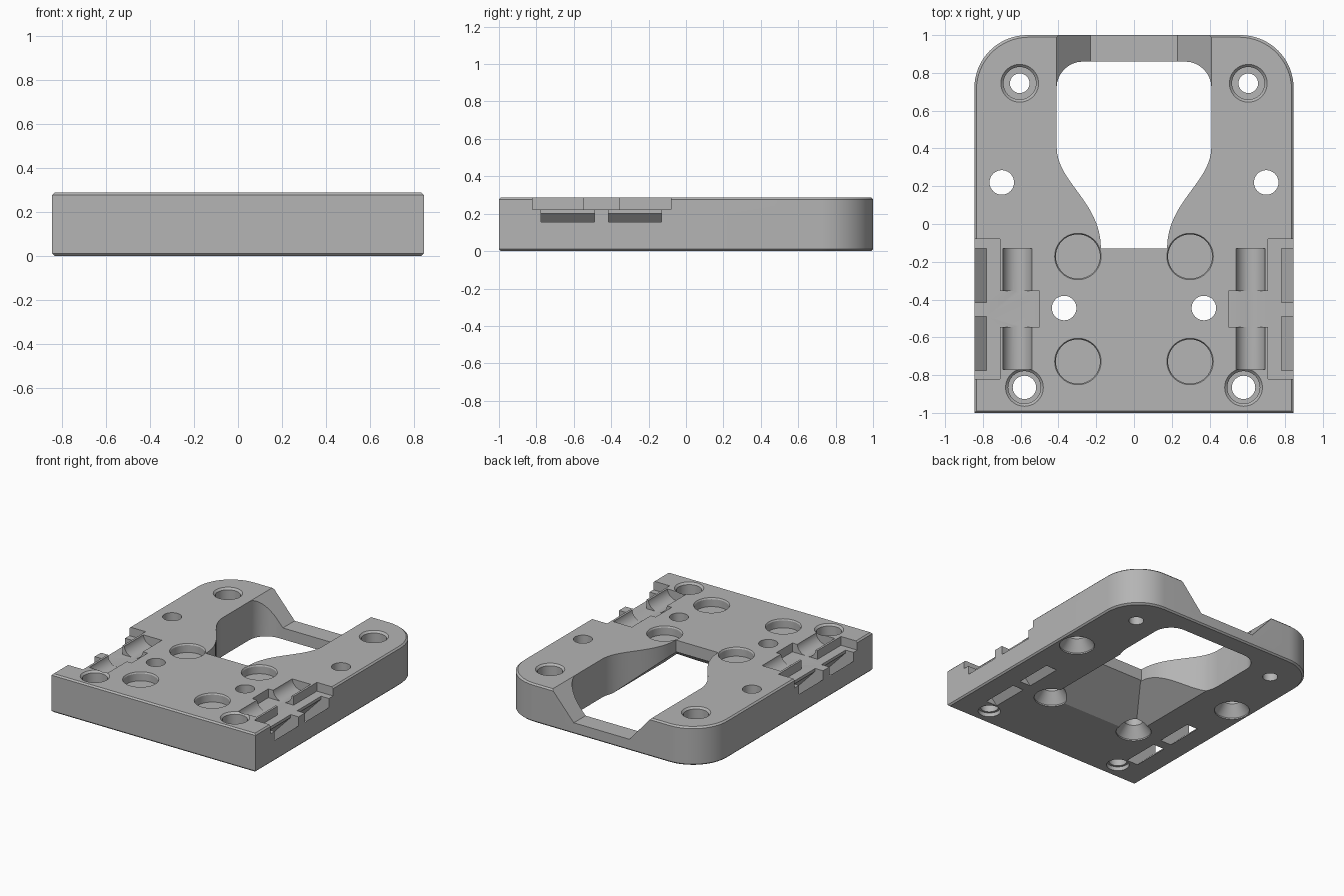
import bpy, bmesh, math

cube = bpy.data.objects.get("Cube")
if cube:
    bpy.data.objects.remove(cube, do_unlink=True)

H = 0.288   # plate thickness
W = 0.845   # half width

grey = bpy.data.materials.new("plain grey")
grey.use_nodes = True
grey.diffuse_color = (0.46, 0.46, 0.46, 1)
grey.node_tree.nodes["Principled BSDF"].inputs["Base Color"].default_value = (0.46, 0.46, 0.46, 1)


def loft(name, loops):
    """Closed solid through matching loops of points."""
    bm = bmesh.new()
    rings = [[bm.verts.new(p) for p in loop] for loop in loops]
    n = len(rings[0])
    for a, b in zip(rings, rings[1:]):
        for i in range(n):
            bm.faces.new((a[i], a[(i + 1) % n], b[(i + 1) % n], b[i]))
    bm.faces.new(rings[0])
    bm.faces.new(rings[-1])
    bmesh.ops.recalc_face_normals(bm, faces=bm.faces)
    mesh = bpy.data.meshes.new(name)
    bm.to_mesh(mesh)
    bm.free()
    ob = bpy.data.objects.new(name, mesh)
    bpy.context.collection.objects.link(ob)
    mesh.materials.append(grey)
    return ob


def prism_z(name, pts, z0, z1):
    return loft(name, [[(x, y, z) for x, y in pts] for z in (z0, z1)])


def prism_y(name, pts, y0, y1):
    return loft(name, [[(x, y, z) for x, z in pts] for y in (y0, y1)])


def rect(x0, x1, y0, y1):
    return [(x0, y0), (x1, y0), (x1, y1), (x0, y1)]


def arc(cx, cy, r, a0, a1, n):
    angles = [math.radians(a0 + (a1 - a0) * i / n) for i in range(n + 1)]
    return [(cx + r * math.cos(a), cy + r * math.sin(a)) for a in angles]


def mirrored(half):
    """Complete an outline from its +x half."""
    return half + [(-x, y) for x, y in reversed(half)]


def bore(x, y, steps):
    """Round hole from (height, radius) steps."""
    loops = [[(px, py, z) for px, py in arc(x, y, r, 0, 360, 40)[:-1]] for z, r in steps]
    cut(loft("bore", loops))


def cut(cutter):
    cutter.hide_render = True
    mod = plate.modifiers.new("cut", "BOOLEAN")
    mod.operation = "DIFFERENCE"
    mod.solver = "EXACT"
    mod.object = cutter
    bpy.context.view_layer.objects.active = plate
    bpy.ops.object.modifier_apply(modifier=mod.name)
    bpy.data.objects.remove(cutter, do_unlink=True)


# Plate with two rounded rear corners and a fine chamfer on its rims
outline = mirrored([(W, -1)] + arc(W - 0.28, 0.72, 0.28, 0, 90, 16))
C = 0.011


def shrunk(z):
    k, m = (W - C) / W, 1 - C
    return [(x * k, y * m, z) for x, y in outline]


full = lambda z: [(x, y, z) for x, y in outline]
plate = loft("mounting_plate", [shrunk(0), full(C), full(H - C), shrunk(H)])

# Keyhole opening with flowing shoulders
P = [(0.175, -0.13), (0.175, 0.12), (0.41, 0.22), (0.41, 0.41)]
shoulder = []
for i in range(17):
    t = i / 16
    w = ((1 - t) ** 3, 3 * t * (1 - t) ** 2, 3 * t * t * (1 - t), t ** 3)
    shoulder.append(tuple(sum(k * p[a] for k, p in zip(w, P)) for a in (0, 1)))
cut(prism_z("keyhole", mirrored(shoulder + arc(0.27, 0.72, 0.14, 0, 90, 8)), -0.1, H + 0.1))

# Sloped pocket under the narrow end of the keyhole
cut(loft("under_pocket", [
    [(x, y, -0.02) for x, y in rect(-0.412, 0.412, -0.482, 0.36)],
    [(x, y, 0.2) for x, y in rect(-0.17, 0.17, -0.131, 0.36)]]))

# Sloped notch through the rear rail
cut(prism_y("rear_notch", [(-0.23, 0.085), (0.23, 0.085), (0.41, H), (0.41, H + 0.1),
                           (-0.41, H + 0.1), (-0.41, H)], 0.7, 1.1))

for s in (-1, 1):
    # Countersunk corner screws
    bore(s * 0.605, 0.745, [(-0.1, 0.052), (0.15, 0.052), (0.1501, 0.086),
                            (H - 0.014, 0.086), (H, 0.1), (H + 0.05, 0.1)])
    bore(s * 0.58, -0.865, [(-0.05, 0.078), (0.03, 0.078), (0.0301, 0.062), (0.15, 0.062),
                            (0.1501, 0.086), (H - 0.014, 0.086), (H, 0.1), (H + 0.05, 0.1)])
    # Through holes with countersinks underneath
    for x, y in ((0.7, 0.22), (0.37, -0.445)):
        bore(s * x, y, [(-0.05, 0.122), (0.01, 0.122), (0.09, 0.065), (H + 0.1, 0.065)])
    # Shallow round seats
    for y in (-0.172, -0.728):
        bore(s * 0.297, y, [(H - 0.065, 0.117), (H - 0.01, 0.117), (H, 0.123), (H + 0.05, 0.123)])

    # Side recess with an inward tongue
    tee = [(0.9, -0.82), (0.71, -0.82), (0.71, -0.545), (0.5, -0.545),
           (0.5, -0.355), (0.71, -0.355), (0.71, -0.08), (0.9, -0.08)]
    cut(prism_z("side_recess", [(s * x, y) for x, y in tee], 0.222, H + 0.1))

    # Rounded strap channels and slanted strap tunnels
    channel = arc(0.617, H + 0.01, 0.078, 180, 360, 16)
    tunnel = [(0.9, 0.155), (0.845, 0.155), (0.66, -0.02), (0.57, -0.02), (0.78, 0.2),
              (0.78, 0.24), (0.9, 0.24)]
    for y0, y1 in ((-0.77, -0.54), (-0.36, -0.13)):
        cut(prism_y("strap_channel", [(s * x, z) for x, z in channel], y0, y1))
    for y0, y1 in ((-0.775, -0.49), (-0.415, -0.13)):
        cut(prism_y("strap_tunnel", [(s * x, z) for x, z in tunnel], y0, y1))

# Smooth the curved walls, keep the edges crisp
bpy.ops.object.select_all(action="DESELECT")
plate.select_set(True)
bpy.context.view_layer.objects.active = plate
bpy.ops.object.shade_smooth_by_angle(angle=math.radians(25))
